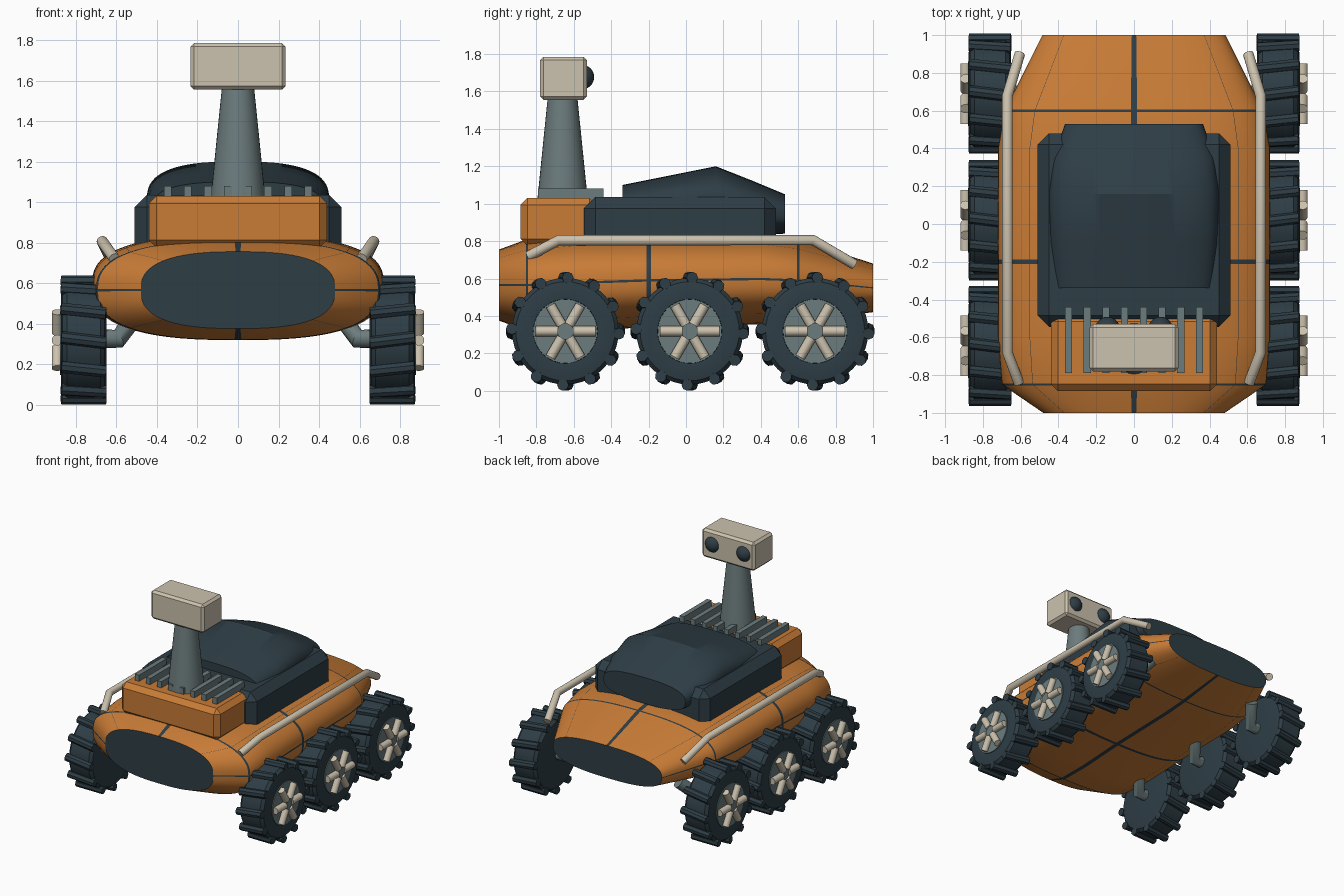
import bpy, bmesh, math
from mathutils import Matrix, Vector

cube = bpy.data.objects.get("Cube")
if cube:
    bpy.data.objects.remove(cube)


def material(name, rgb):
    m = bpy.data.materials.new(name)
    m.use_nodes = True
    m.diffuse_color = (*rgb, 1)
    m.node_tree.nodes["Principled BSDF"].inputs["Base Color"].default_value = (*rgb, 1)
    return m


ORANGE = material("orange paint", (0.58, 0.2, 0.037))
DARK = material("dark slate", (0.027, 0.047, 0.06))
GREY = material("steel grey", (0.15, 0.2, 0.205))
CREAM = material("pale cream", (0.6, 0.535, 0.42))


def finish(name, bm, *mats, smooth=True, bevel=0):
    bmesh.ops.recalc_face_normals(bm, faces=bm.faces)
    mesh = bpy.data.meshes.new(name)
    bm.to_mesh(mesh)
    bm.free()
    for m in mats:
        mesh.materials.append(m)
    ob = bpy.data.objects.new(name, mesh)
    bpy.context.collection.objects.link(ob)
    if bevel:
        mod = ob.modifiers.new("bevel", "BEVEL")
        mod.width, mod.segments = bevel, 1
    if smooth:
        bpy.ops.object.select_all(action="DESELECT")
        ob.select_set(True)
        bpy.context.view_layer.objects.active = ob
        bpy.ops.object.shade_smooth_by_angle(angle=math.radians(32))
    return ob


def box(bm, lo, hi):
    lo, hi = Vector(lo), Vector(hi)
    place = Matrix.Translation((lo + hi) / 2) @ Matrix.Diagonal((*(hi - lo), 1))
    bmesh.ops.create_cube(bm, size=1, matrix=place)


def box_part(name, mat, lo, hi, bevel):
    bm = bmesh.new()
    box(bm, lo, hi)
    return finish(name, bm, mat, smooth=False, bevel=bevel)


def loft(bm, rings, rule=lambda i, j: 0, cap=0):
    """Skin a list of closed rings; rule gives the material per ring and segment."""
    rows = [[bm.verts.new(p) for p in r] for r in rings]
    n = len(rows[0])
    for i, (a, b) in enumerate(zip(rows, rows[1:])):
        for j in range(n):
            k = (j + 1) % n
            bm.faces.new((a[j], a[k], b[k], b[j])).material_index = rule(i, j)
    for end in (rows[0], rows[-1]):
        bm.faces.new(end).material_index = cap


def oval(y, w, bottom, top, angles, power):
    def curve(v):
        return math.copysign(abs(v) ** (2 / power), v)
    mid, h = (top + bottom) / 2, (top - bottom) / 2
    return [(w * curve(math.cos(t)), y, mid + h * curve(math.sin(t))) for t in angles]


def disc(x, r, y, z, n=40):
    return [(x, y + r * math.cos(t), z + r * math.sin(t))
            for t in (math.tau * i / n for i in range(n))]


def tube(name, points, radius, mat):
    """Round pipe through the points with mitred bends."""
    pts = [Vector(p) for p in points]
    rings = []
    for i, p in enumerate(pts):
        d_in = (p - pts[i - 1]).normalized() if i else (pts[1] - p).normalized()
        d_out = (pts[i + 1] - p).normalized() if i < len(pts) - 1 else d_in
        d = (d_in + d_out).normalized()
        side = d.cross(Vector((0, 0, 1))).normalized()
        up = side.cross(d)
        rings.append([p + radius * (side * math.cos(t) + up * math.sin(t))
                      for t in (math.tau * k / 16 for k in range(16))])
    bm = bmesh.new()
    loft(bm, rings)
    return finish(name, bm, mat)


# Hull: rounded loft with inset dark seams and dark end caps
STATIONS = [(-1, 0.48, 0.375, 0.755), (-0.85, 0.7, 0.32, 0.81), (-0.6, 0.72, 0.318, 0.835),
            (-0.2, 0.72, 0.34, 0.84), (0.4, 0.72, 0.355, 0.84), (0.6, 0.685, 0.37, 0.81),
            (1, 0.485, 0.42, 0.68)]
RING_SEAMS = {-0.85: 0.006, -0.2: 0.012, 0.6: 0.006}


def station(y):
    for a, b in zip(STATIONS, STATIONS[1:]):
        if y <= b[0]:
            f = (y - a[0]) / (b[0] - a[0])
            return [p + (q - p) * f for p, q in zip(a, b)]


ys = {s[0] for s in STATIONS} - set(RING_SEAMS)
ys |= {y + s * h for y, h in RING_SEAMS.items() for s in (-1, 1)}
ys = sorted(ys)
angles, seam_columns = [], set()
for i in range(64):
    t = math.tau * i / 64
    if i % 8 == 0:
        half = 0.008 if i % 16 == 0 else 0.003
        seam_columns.add(len(angles))
        angles += [t - half, t + half]
    else:
        angles.append(t)


def hull_rule(i, j):
    mid = (ys[i] + ys[i + 1]) / 2
    on_ring = any(abs(mid - y) < 0.001 for y in RING_SEAMS)
    return int(on_ring or j in seam_columns)


bm = bmesh.new()
loft(bm, [oval(*station(y), angles, 2.6) for y in ys], hull_rule, cap=1)
finish("hull", bm, ORANGE, DARK)

# Deck blocks
box_part("front_deck", ORANGE, (-0.44, -0.885, 0.775), (0.44, -0.48, 1.03), 0.037)
box_part("equipment_bay", DARK, (-0.51, -0.545, 0.72), (0.51, 0.48, 1.035), 0.06)

# Domed cover on the bay
even = [math.tau * i / 64 for i in range(64)]
bm = bmesh.new()
loft(bm, [oval(*s, even, 2.7) for s in
          [(-0.34, 0.42, 0.85, 1.10), (-0.1, 0.445, 0.83, 1.148), (0.16, 0.45, 0.82, 1.20),
           (0.35, 0.43, 0.83, 1.125), (0.53, 0.365, 0.84, 1.05)]])
finish("domed_cover", bm, DARK)

# Cooling fins
bm = bmesh.new()
for i in range(8):
    x = (i - 3.5) * 0.099
    box(bm, (x - 0.019, -0.79, 1.0), (x + 0.019, -0.44, 1.08))
finish("cooling_fins", bm, GREY, smooth=False)

# Mast, sensor head and lenses
bm = bmesh.new()
bmesh.ops.create_cone(bm, cap_ends=True, segments=32, radius1=0.135, radius2=0.078,
                      depth=0.56, matrix=Matrix.Translation((0, -0.66, 1.3)))
finish("mast", bm, GREY)
box_part("sensor_head", CREAM, (-0.235, -0.78, 1.555), (0.235, -0.53, 1.785), 0.018)
for side, s in (("left", 1), ("right", -1)):
    bm = bmesh.new()
    bmesh.ops.create_uvsphere(bm, u_segments=24, v_segments=14, radius=0.066,
                              matrix=Matrix.Translation((s * 0.14, -0.557, 1.677)))
    finish(side + "_lens", bm, DARK)

WHEEL_Z = 0.318
TYRE = [(0.65, 0.22), (0.658, 0.265), (0.68, 0.285), (0.845, 0.285),
        (0.867, 0.265), (0.875, 0.22), (0.872, 0.172), (0.85, 0.17)]

for side, s in (("left", 1), ("right", -1)):
    # Side rail
    tube(side + "_rail", [(s * 0.61, -0.84, 0.72), (s * 0.67, -0.68, 0.805),
                          (s * 0.67, 0.68, 0.805), (s * 0.605, 0.9, 0.675)], 0.028, CREAM)
    for place, y in (("front", -0.645), ("middle", 0.02), ("rear", 0.69)):
        name = f"{place}_{side}_"
        # Bent suspension strut, raked back to the hull
        tube(name + "strut", [(s * 0.5, y + 0.12, 0.45), (s * 0.59, y, 0.325),
                              (s * 0.68, y, 0.325)], 0.047, GREY)
        # Tyre
        bm = bmesh.new()
        loft(bm, [disc(s * x, r, y, WHEEL_Z) for x, r in TYRE])
        finish(name + "tyre", bm, DARK)
        # Slanted rounded tread bars
        bm = bmesh.new()
        for i in range(12):
            m = (Matrix.Translation((s * 0.762, y, WHEEL_Z))
                 @ Matrix.Rotation(math.tau * i / 12, 4, "X")
                 @ Matrix.Translation((0, 0, 0.287))
                 @ Matrix.Rotation(s * 0.12, 4, "Z")
                 @ Matrix.Rotation(math.pi / 2, 4, "Y"))
            bmesh.ops.create_cone(bm, cap_ends=True, segments=8, radius1=0.031,
                                  radius2=0.031, depth=0.222, matrix=m)
        finish(name + "treads", bm, DARK, smooth=False)
        # Hub plate and centre boss
        bm = bmesh.new()
        loft(bm, [disc(s * 0.83, 0.171, y, WHEEL_Z), disc(s * 0.878, 0.171, y, WHEEL_Z)])
        loft(bm, [disc(s * 0.87, 0.045, y, WHEEL_Z), disc(s * 0.905, 0.045, y, WHEEL_Z)])
        finish(name + "hub", bm, GREY)
        # Six round spokes
        bm = bmesh.new()
        for i in range(6):
            m = (Matrix.Translation((s * 0.893, y, WHEEL_Z))
                 @ Matrix.Rotation(math.tau * (i + 0.5) / 6, 4, "X")
                 @ Matrix.Translation((0, 0, 0.1)))
            bmesh.ops.create_cone(bm, cap_ends=True, segments=14, radius1=0.027,
                                  radius2=0.027, depth=0.12, matrix=m)
        finish(name + "spokes", bm, CREAM)
